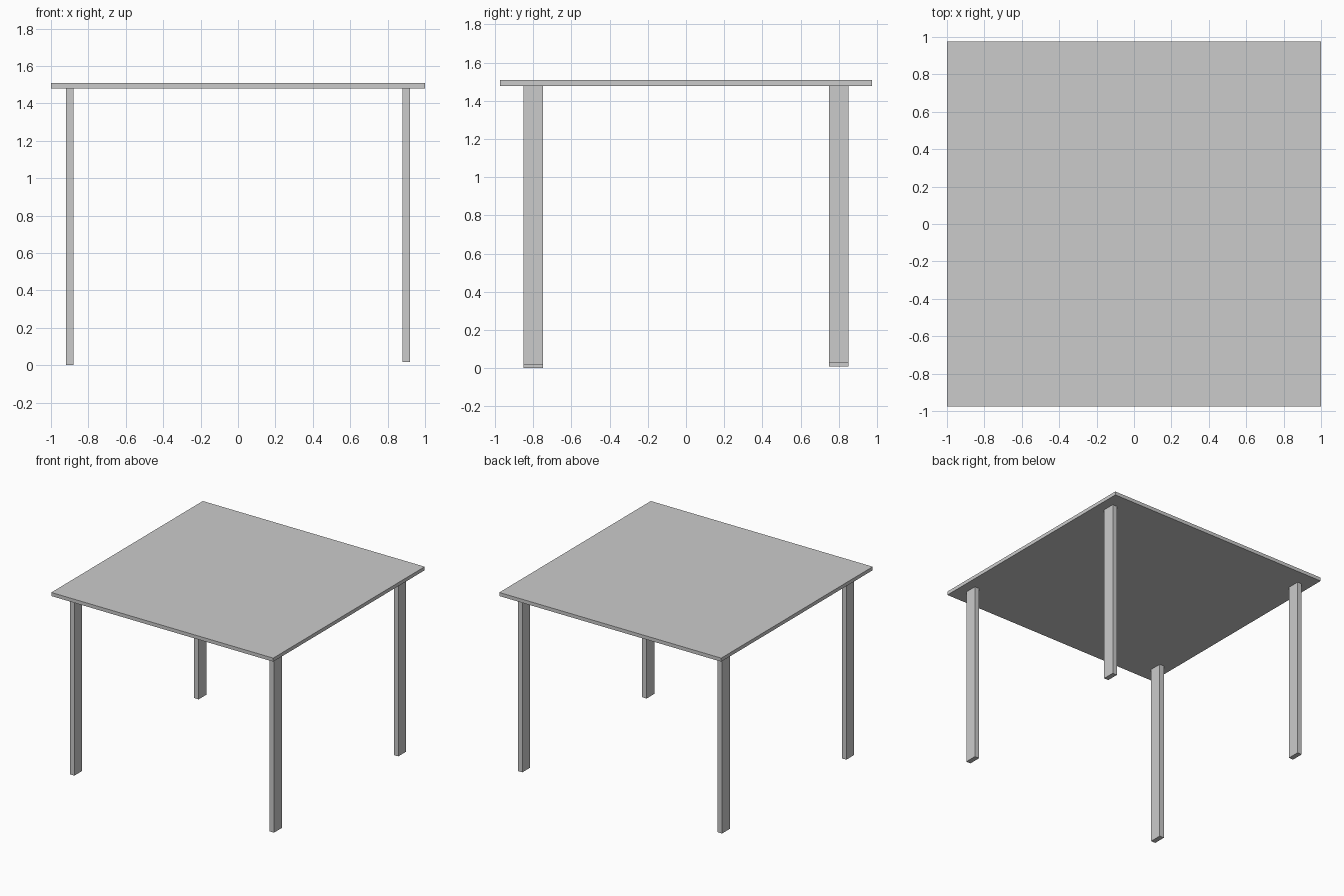
import bpy

if "Cube" in bpy.data.objects:
    bpy.data.objects.remove(bpy.data.objects["Cube"])


def box(name, x0, x1, y0, y1, z0, z1):
    """Axis-aligned box between the given bounds."""
    bpy.ops.mesh.primitive_cube_add(size=1, location=((x0 + x1) / 2, (y0 + y1) / 2, (z0 + z1) / 2))
    obj = bpy.context.object
    obj.name = name
    obj.scale = (x1 - x0, y1 - y0, z1 - z0)
    bpy.ops.object.transform_apply(location=False, rotation=False, scale=True)
    return obj


TOP_Z, UNDER_Z = 1.508, 1.479

# Thin, nearly square table top
box("table_top", -1.0, 1.0, -0.975, 0.975, UNDER_Z, TOP_Z)

# Four flat legs, each ending at a slightly different height
LEG_X, LEG_Y = 0.90, 0.80
HALF_X, HALF_Y = 0.02, 0.05
legs = {
    "front_left_leg": (-1, -1, 0.0),
    "front_right_leg": (1, -1, 0.017),
    "back_left_leg": (-1, 1, 0.01),
    "back_right_leg": (1, 1, 0.027),
}
for name, (sx, sy, foot_z) in legs.items():
    x, y = sx * LEG_X, sy * LEG_Y
    box(name, x - HALF_X, x + HALF_X, y - HALF_Y, y + HALF_Y, foot_z, UNDER_Z)
